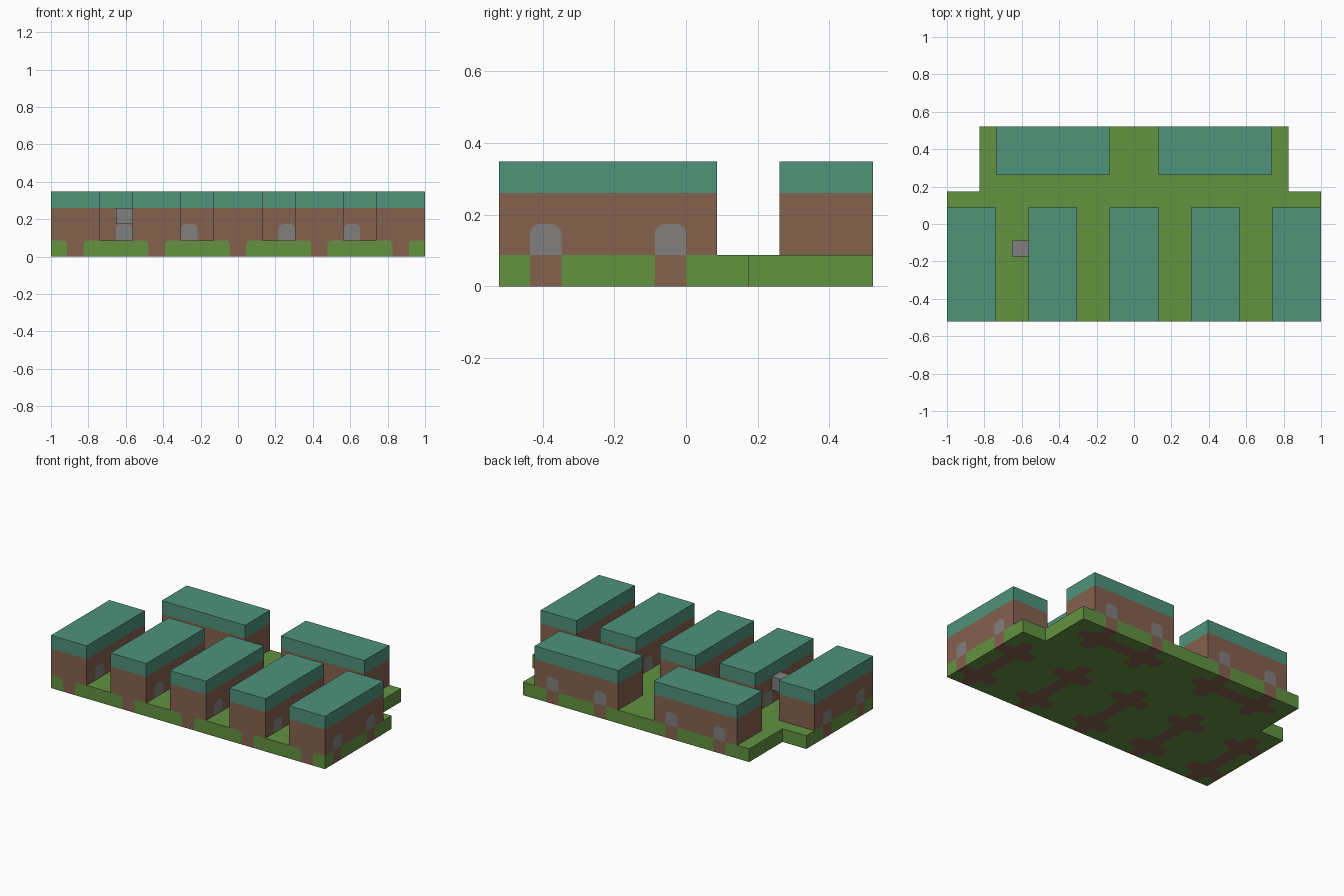
import bpy, bmesh, math
from mathutils import Vector

if "Cube" in bpy.data.objects:
    bpy.data.objects.remove(bpy.data.objects["Cube"])

UNIT = 2 / 23                      # edge of one block
ORIGIN = Vector((-1, -6 * UNIT, 0))
ROUND = 0.3                        # rounding of painted corners, in blocks


def linear(c):
    c /= 255
    return c / 12.92 if c <= 0.04045 else ((c + 0.055) / 1.055) ** 2.4


def material(name, *rgb):
    m = bpy.data.materials.new(name)
    colour = [linear(c) for c in rgb] + [1]
    m.use_nodes = True
    m.diffuse_color = colour
    bsdf = m.node_tree.nodes["Principled BSDF"]
    bsdf.inputs["Base Color"].default_value = colour
    bsdf.inputs["Roughness"].default_value = 0.9
    return m


GRASS, WALL, ROOF, STONE = range(4)
MATERIALS = [material("grass_green", 99, 146, 65), material("wall_brown", 134, 97, 79),
             material("roof_teal", 79, 147, 123), material("stone_grey", 129, 128, 127)]


def box(x0, x1, y0, y1, z0, z1):
    return [(x, y, z) for x in range(x0, x1) for y in range(y0, y1) for z in range(z0, z1)]


blocks = {}                        # block position -> colour
parts = {}                         # part name -> its block positions

# Grass slab, narrower at the back
parts["grass_base"] = box(0, 23, 0, 8, 0, 1) + box(2, 21, 8, 12, 0, 1)
blocks.update({p: GRASS for p in parts["grass_base"]})


def house(name, x0, y0, along_x):
    """A 7 x 3 house with two doors per long side and a brown footing."""
    w, d = (7, 3) if along_x else (3, 7)
    parts[name] = box(x0, x0 + w, y0, y0 + d, 1, 4)
    for x, y, z in box(x0, x0 + w, y0, y0 + d, 0, 4):
        along, across = (x - x0, y - y0) if along_x else (y - y0, x - x0)
        door = along in (1, 5)
        if z == 3:
            colour = ROOF
        elif z == 0:
            colour = WALL if door or across == 1 else GRASS
        else:
            colour = STONE if z == 1 and door else WALL
        blocks[x, y, z] = colour


# Front row of five houses, back row of two
for i in range(5):
    house(f"front_house_{i + 1}", 5 * i, 0, False)
for i in range(2):
    house(f"back_house_{i + 1}", 3 + 10 * i, 9, True)

# Stone block on the side wall of the second house
parts["stone_block"] = [(4, 4, 2)]
blocks[4, 4, 2] = STONE


def visible_colour(p, normal):
    """Colour of a block face, or None where it is covered or missing."""
    return None if tuple(Vector(p) + normal) in blocks else blocks.get(tuple(int(c) for c in p))


def add_face(bm, points, colour, flip):
    verts = [bm.verts.new(ORIGIN + p * UNIT) for p in points]
    bm.faces.new(verts[::-1] if flip else verts).material_index = colour


def add_side(bm, p, axis, sign):
    """One block face; a corner enclosed by another colour is rounded off."""
    n, u, v = (Vector([float(k == (axis + j) % 3) for k in range(3)]) for j in range(3))
    n *= sign
    colour = visible_colour(p, n)
    if colour is None:
        return
    pos = Vector(p)
    middle = pos + Vector((0.5, 0.5, 0.5)) + n / 2
    outline = []
    for a, b in ((-1, -1), (1, -1), (1, 1), (-1, 1)):
        corner = middle + (u * a + v * b) / 2
        around = {visible_colour(pos + s, n) for s in (u * a, v * b, u * a + v * b)}
        other = around.pop()
        if around or other in (None, colour):
            outline.append(corner)
            continue
        centre = corner - (u * a + v * b) * ROUND
        start = math.atan2(b, a) - math.pi / 4
        arc = [centre + (u * math.cos(t) + v * math.sin(t)) * ROUND
               for t in (start + k * math.pi / 8 for k in range(5))]
        outline += arc
        for q, r in zip(arc, arc[1:]):
            add_face(bm, [corner, r, q], other, sign < 0)
    add_face(bm, outline, colour, sign < 0)


# Skin every part with its exposed block faces
for name, cells in parts.items():
    bm = bmesh.new()
    for p in cells:
        for axis in range(3):
            for sign in (-1, 1):
                add_side(bm, p, axis, sign)
    bmesh.ops.remove_doubles(bm, verts=bm.verts[:], dist=0.0005)
    mesh = bpy.data.meshes.new(name)
    bm.to_mesh(mesh)
    bm.free()
    for m in MATERIALS:
        mesh.materials.append(m)
    bpy.context.collection.objects.link(bpy.data.objects.new(name, mesh))
